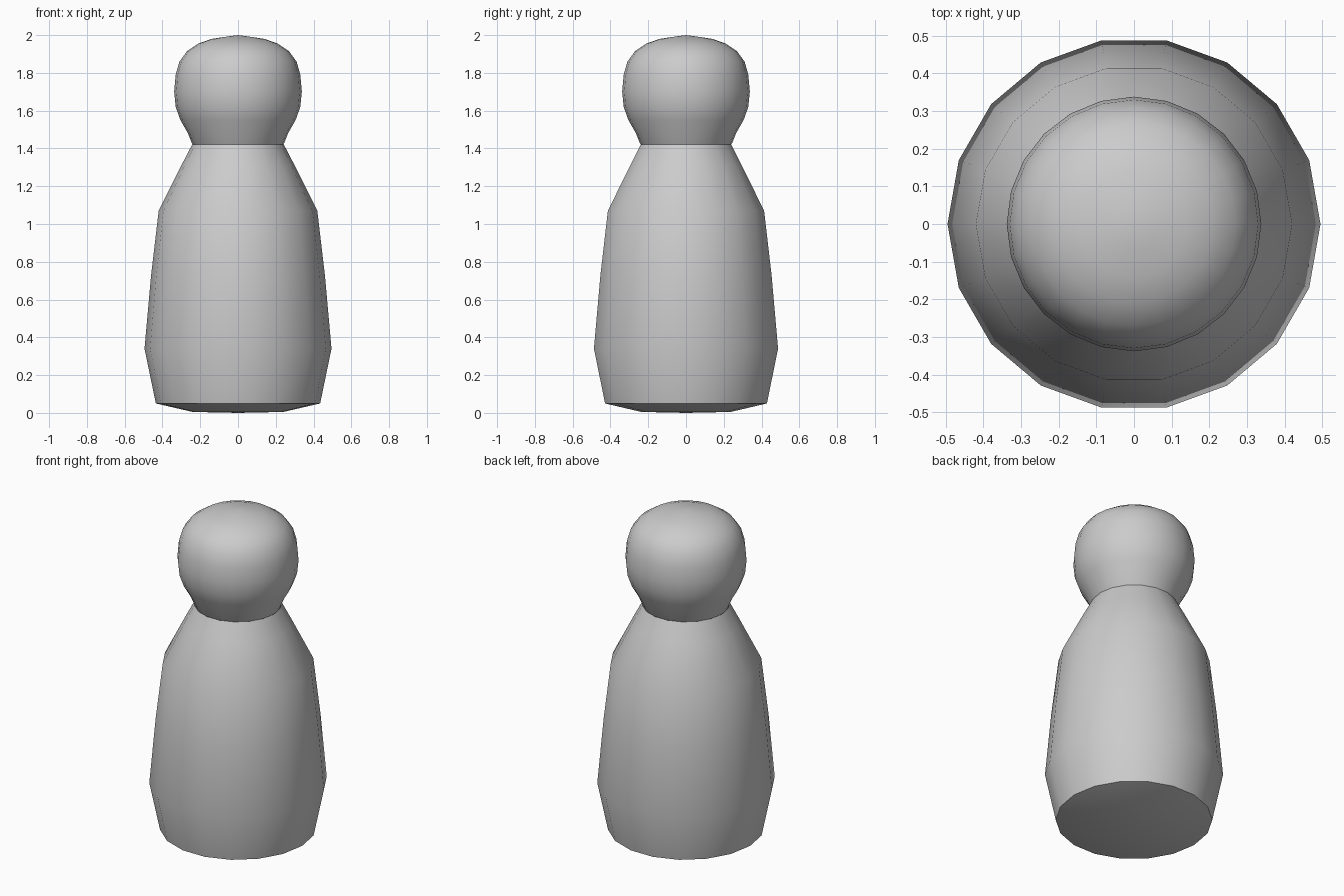
import bpy, math

if "Cube" in bpy.data.objects:
    bpy.data.objects.remove(bpy.data.objects["Cube"])


def lathe(name, profile, sides):
    """Revolve (radius, z) points about z; a zero radius becomes a pole."""
    verts, faces, rings = [], [], []
    for r, z in profile:
        start = len(verts)
        n = 1 if r == 0 else sides
        for i in range(n):
            a = 2 * math.pi * i / sides
            verts.append((r * math.cos(a), r * math.sin(a), z))
        rings.append([start + i % n for i in range(sides)])
    for low, high in zip(rings, rings[1:]):
        for i in range(sides):
            j = (i + 1) % sides
            quad = [low[i], low[j], high[j], high[i]]
            faces.append(list(dict.fromkeys(quad)))
    mesh = bpy.data.meshes.new(name)
    mesh.from_pydata(verts, [], faces)
    mesh.update()
    obj = bpy.data.objects.new(name, mesh)
    bpy.context.collection.objects.link(obj)
    bpy.ops.object.select_all(action='DESELECT')
    obj.select_set(True)
    bpy.context.view_layer.objects.active = obj
    bpy.ops.object.shade_smooth_by_angle(angle=math.radians(50))
    return obj


# Peg body with a shallow domed base and sloping shoulders
lathe("body", [(0, 0), (0.24, 0.005), (0.435, 0.05), (0.495, 0.34),
               (0.46, 0.73), (0.42, 1.07), (0.30, 1.31), (0.243, 1.42)], 18)

# Rounded head, tucked slightly into the neck
lathe("head", [(0.225, 1.40), (0.245, 1.43), (0.265, 1.48), (0.305, 1.55),
               (0.33, 1.62), (0.338, 1.70), (0.33, 1.79), (0.31, 1.86),
               (0.27, 1.915), (0.21, 1.955), (0.14, 1.98), (0.06, 1.992),
               (0, 2.0)], 24)
